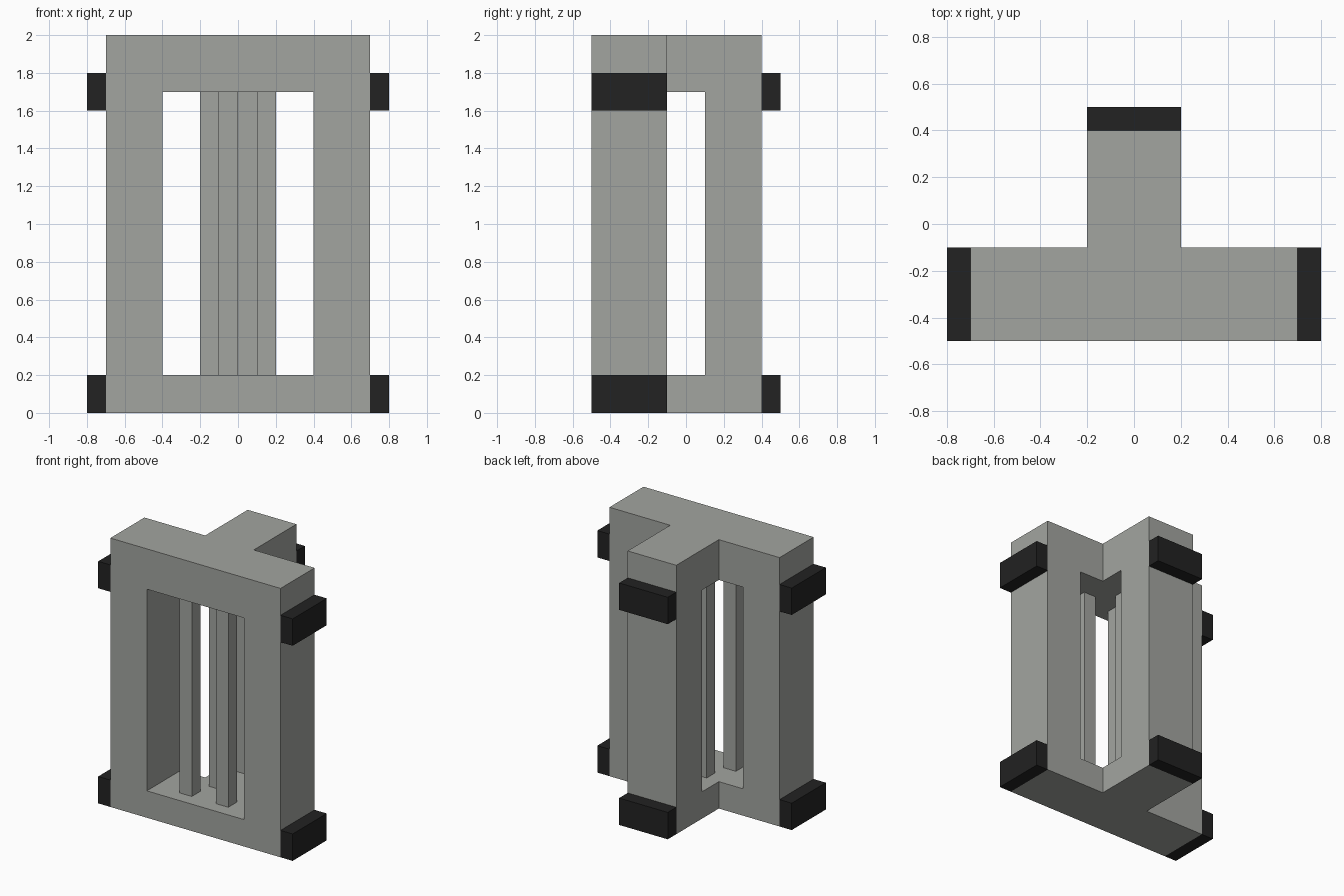
import bpy
import bmesh

default = bpy.data.objects.get("Cube")
if default:
    bpy.data.objects.remove(default, do_unlink=True)


def make_material(name, rgb):
    mat = bpy.data.materials.new(name)
    mat.use_nodes = True
    colour = (*rgb, 1.0)
    mat.diffuse_color = colour
    bsdf = next(n for n in mat.node_tree.nodes if n.type == 'BSDF_PRINCIPLED')
    bsdf.inputs["Base Color"].default_value = colour
    return mat


stone = make_material("stone grey", (0.365, 0.376, 0.352))
black = make_material("black", (0.016, 0.016, 0.016))


def prism(name, outline, z0, z1, mat):
    """Extrude a plan outline upward from z0 to z1."""
    bm = bmesh.new()
    base = bm.faces.new([bm.verts.new((x, y, z0)) for x, y in outline])
    new = bmesh.ops.extrude_face_region(bm, geom=[base])["geom"]
    top = [v for v in new if isinstance(v, bmesh.types.BMVert)]
    bmesh.ops.translate(bm, verts=top, vec=(0, 0, z1 - z0))
    bmesh.ops.recalc_face_normals(bm, faces=bm.faces)
    mesh = bpy.data.meshes.new(name)
    bm.to_mesh(mesh)
    bm.free()
    mesh.materials.append(mat)
    obj = bpy.data.objects.new(name, mesh)
    bpy.context.collection.objects.link(obj)
    return obj


def box(name, x, y, z, mat):
    (x0, x1), (y0, y1) = x, y
    return prism(name, [(x0, y0), (x1, y0), (x1, y1), (x0, y1)], *z, mat)


# T-shaped frame, hollowed between the base and the cap
half = [(0.7, -0.5), (0.7, -0.1), (0.2, -0.1), (0.2, 0.4)]
outline = half + [(-x, y) for x, y in reversed(half)]
frame = prism("frame", outline, 0, 2, stone)
cutter = box("opening_cutter", (-0.4, 0.4), (-0.6, 0.1), (0.2, 1.7), stone)
cutter.hide_render = True
cut = frame.modifiers.new("opening", 'BOOLEAN')
cut.operation = 'DIFFERENCE'
cut.solver = 'EXACT'
cut.object = cutter
bpy.context.view_layer.objects.active = frame
bpy.ops.object.modifier_apply(modifier=cut.name)
bpy.data.objects.remove(cutter, do_unlink=True)

# Thin upright bars inside the opening
bars = {"right_bar": (-0.2, -0.4), "left_bar": (0.1, -0.4), "rear_bar": (-0.1, -0.2)}
for name, (x, y) in bars.items():
    box(name, (x, x + 0.1), (y, y + 0.1), (0.2, 1.7), stone)

# Black pads at two heights on the three outer ends
for level, z in (("lower", (0, 0.2)), ("upper", (1.6, 1.8))):
    box(level + "_left_pad", (0.7, 0.8), (-0.5, -0.1), z, black)
    box(level + "_right_pad", (-0.8, -0.7), (-0.5, -0.1), z, black)
    box(level + "_back_pad", (-0.2, 0.2), (0.4, 0.5), z, black)
